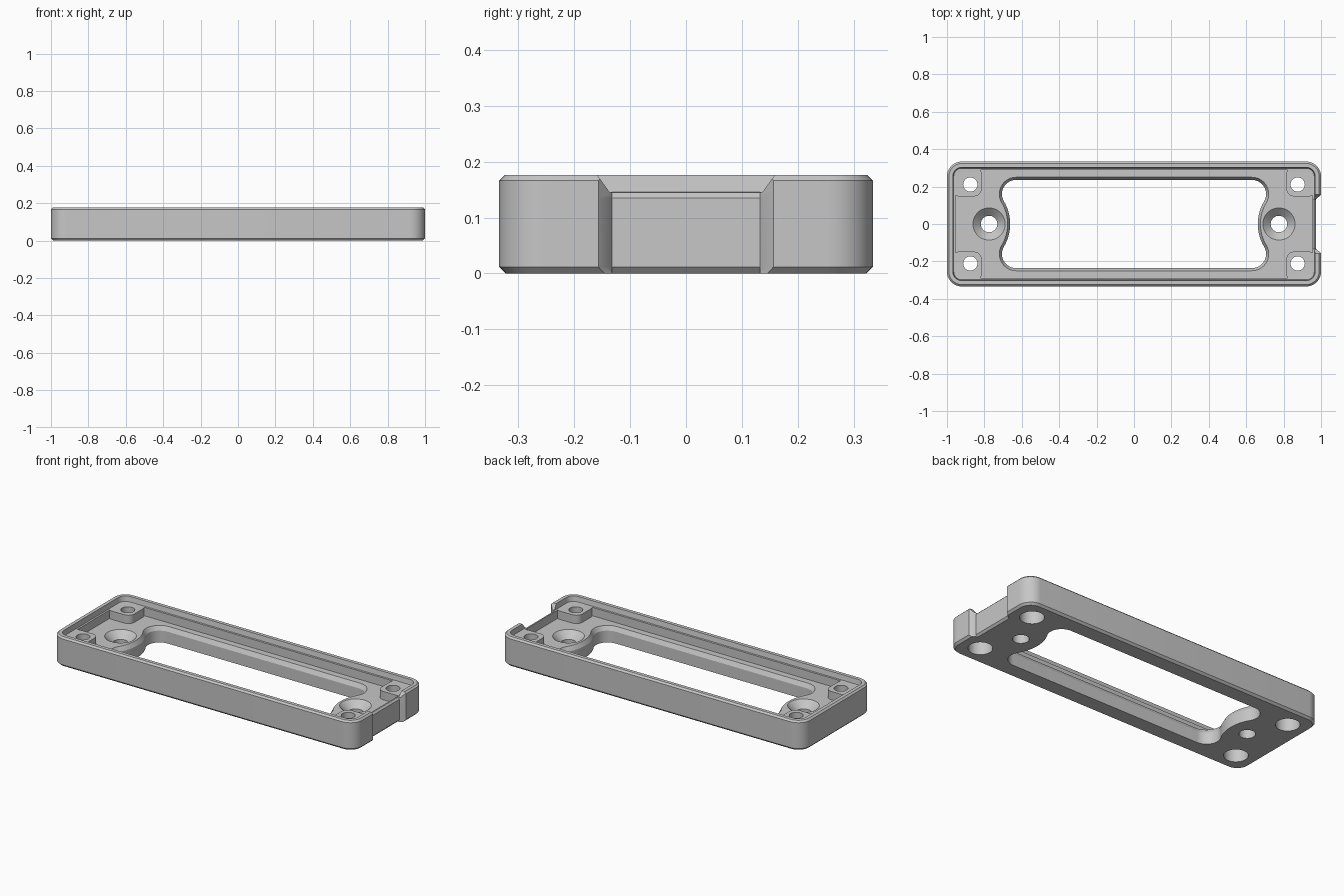
import bpy, bmesh, math

if "Cube" in bpy.data.objects:
    bpy.data.objects.remove(bpy.data.objects["Cube"])

HALF_X, HALF_Y, HEIGHT = 1.0, 0.334, 0.176
FLOOR, LEDGE = 0.095, 0.145

grey = bpy.data.materials.new("plain_grey")
grey.use_nodes = True
grey.diffuse_color = (0.57, 0.57, 0.57, 1)
grey.node_tree.nodes["Principled BSDF"].inputs["Base Color"].default_value = grey.diffuse_color


def arc(cx, cy, r, start, end, n=10):
    angles = [math.radians(start + (end - start) * i / n) for i in range(n + 1)]
    return [(cx + r * math.cos(a), cy + r * math.sin(a)) for a in angles]


def rounded_rect(hx, hy, r, cx=0, cy=0):
    pts = []
    for i, (sx, sy) in enumerate([(1, 1), (-1, 1), (-1, -1), (1, -1)]):
        pts += arc(cx + sx * (hx - r), cy + sy * (hy - r), r, 90 * i, 90 * i + 90)
    return pts


def loft(name, levels):
    """Closed solid through (z, outline) levels, all with equal point counts."""
    bm = bmesh.new()
    rings = [[bm.verts.new((x, y, z)) for x, y in pts] for z, pts in levels]
    for low, high in zip(rings, rings[1:]):
        for i in range(len(low)):
            j = (i + 1) % len(low)
            bm.faces.new((low[i], low[j], high[j], high[i]))
    bm.faces.new(rings[0][::-1])
    bm.faces.new(rings[-1])
    bmesh.ops.recalc_face_normals(bm, faces=bm.faces)
    mesh = bpy.data.meshes.new(name)
    bm.to_mesh(mesh)
    bm.free()
    obj = bpy.data.objects.new(name, mesh)
    bpy.context.collection.objects.link(obj)
    mesh.materials.append(grey)
    return obj


def combine(target, tool, operation):
    mod = target.modifiers.new(operation, 'BOOLEAN')
    mod.operation, mod.object, mod.solver = operation, tool, 'EXACT'
    bpy.context.view_layer.objects.active = target
    bpy.ops.object.modifier_apply(modifier=mod.name)
    bpy.data.objects.remove(tool)


def frame_outline(inset):
    return rounded_rect(HALF_X - inset, HALF_Y - inset, 0.08 - inset)


def round_cutter(x, y, profile):
    levels = [(z, arc(x, y, r, 0, 352.5, 47)) for z, r in profile]
    return loft("hole_cutter", levels)


def opening_outline(inset):
    # Rounded corner flowing into a gentle bulge beside the screw hole
    bulge_x, bulge_r, r = 0.899, 0.223, 0.09
    cy = 0.25 - r
    cx = bulge_x - math.sqrt((r + bulge_r) ** 2 - cy ** 2)
    tangent = math.degrees(math.atan2(-cy, bulge_x - cx))
    quarter = arc(cx, cy, r - inset, 90, tangent, 20)
    quarter += arc(bulge_x, 0, bulge_r + inset, 180 + tangent, 180, 8)[1:]
    right = quarter + [(x, -y) for x, y in quarter[-2::-1]]
    return right + [(-x, -y) for x, y in right]


def notch_outline(depth_x):
    side = [(depth_x, 0.132), (0.974, 0.133), (1.03, 0.184)]
    return side + [(x, -y) for x, y in side[::-1]]


def flare_outline(half_y):
    return [(0.93, half_y), (1.03, half_y), (1.03, -half_y), (0.93, -half_y)]


# Chamfered outer shell
frame = loft("shallow_frame", [(0, frame_outline(0.012)), (0.012, frame_outline(0)),
                               (0.166, frame_outline(0)), (HEIGHT, frame_outline(0.01))])

# Tray with a narrow ledge below the rim
combine(frame, loft("tray_cutter", [(FLOOR, frame_outline(0.046)), (LEDGE, frame_outline(0.046)),
                                    (LEDGE + 0.001, frame_outline(0.036)),
                                    (HEIGHT, frame_outline(0.031)), (0.2, frame_outline(0.027))]),
        'DIFFERENCE')

# Corner bosses
for sx in (-1, 1):
    for sy in (-1, 1):
        outline = rounded_rect(0.08, 0.08, 0.04, sx * 0.895, sy * 0.228)
        combine(frame, loft("corner_boss", [(0.07, outline), (LEDGE, outline)]), 'UNION')

# Central opening, bevelled on top
combine(frame, loft("opening_cutter", [(-0.02, opening_outline(0.014)), (0.07, opening_outline(0.014)),
                                       (FLOOR, opening_outline(0)), (0.11, opening_outline(-0.008))]),
        'DIFFERENCE')

# Counterbored corner holes and countersunk screw holes
for sx in (-1, 1):
    for sy in (-1, 1):
        combine(frame, round_cutter(sx * 0.875, sy * 0.211, [(-0.02, 0.065), (0.08, 0.065),
                                                            (0.081, 0.038), (0.2, 0.038)]), 'DIFFERENCE')
    combine(frame, round_cutter(sx * 0.775, 0, [(-0.02, 0.044), (0.055, 0.044),
                                               (FLOOR, 0.086), (0.1, 0.091)]), 'DIFFERENCE')

# Tapered notch in the right end, flared at the top
combine(frame, loft("notch_cutter", [(-0.01, notch_outline(0.952)), (0.012, notch_outline(0.972)),
                                     (0.135, notch_outline(0.972)), (0.145, notch_outline(0.962)),
                                     (0.146, notch_outline(0.93)), (0.2, notch_outline(0.93))]),
        'DIFFERENCE')
combine(frame, loft("flare_cutter", [(0.146, flare_outline(0.137)), (0.2, flare_outline(0.176))]),
        'DIFFERENCE')

bpy.ops.object.select_all(action='DESELECT')
frame.select_set(True)
bpy.context.view_layer.objects.active = frame
bpy.ops.object.shade_smooth_by_angle(angle=math.radians(25))
